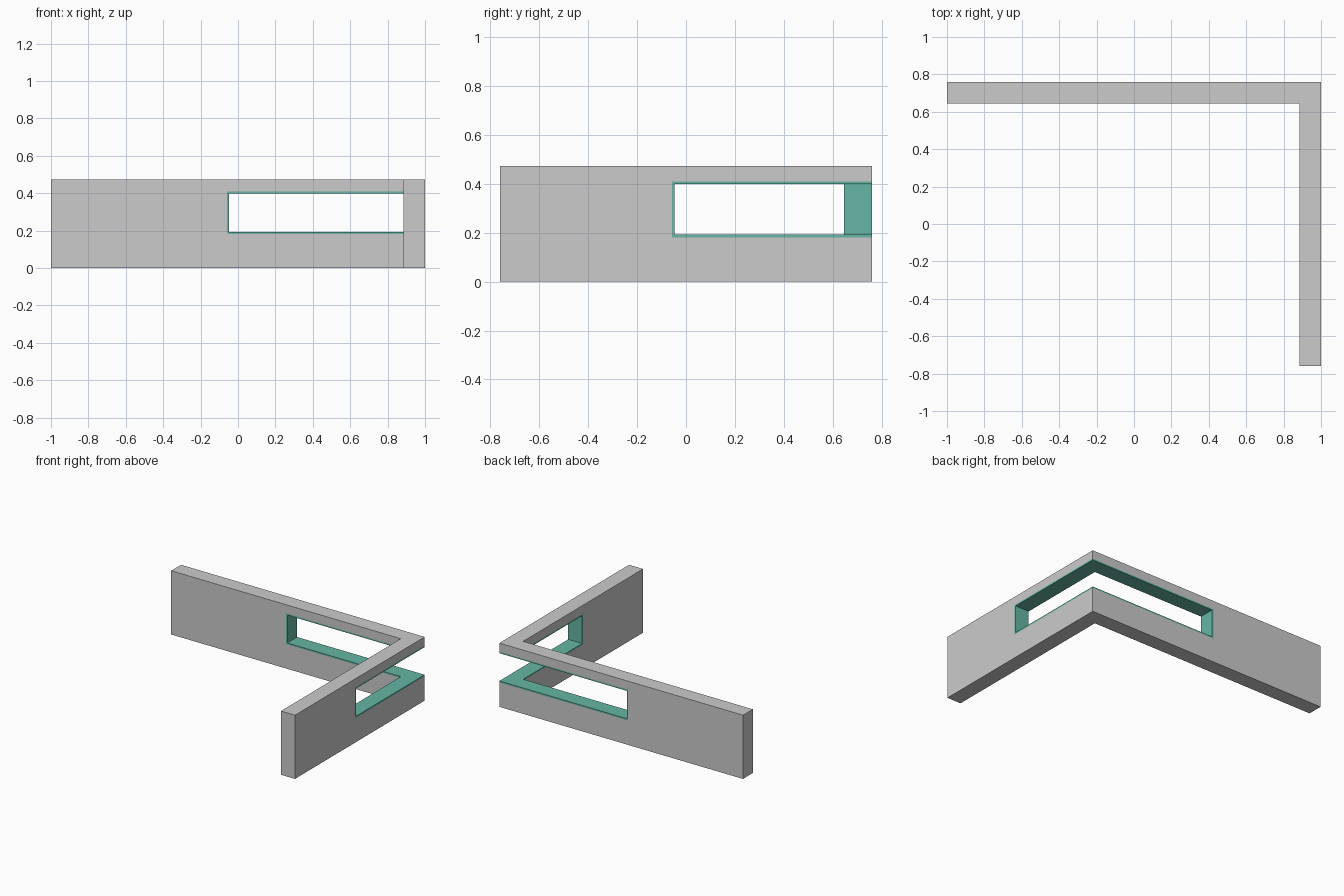
import bpy, bmesh

if "Cube" in bpy.data.objects:
    bpy.data.objects.remove(bpy.data.objects["Cube"])

X, Y, T, H = 1.0, 0.76, 0.115, 0.473   # outer corner, wall thickness, height


def l_prism(name, x0, y0, z0, z1):
    """L-shaped prism: both arms meet at the (X, Y) corner."""
    pts = [(x0, Y), (x0, Y - T), (X - T, Y - T), (X - T, y0), (X, y0), (X, Y)]
    bm = bmesh.new()
    face = bm.faces.new([bm.verts.new((x, y, z0)) for x, y in pts])
    ext = bmesh.ops.extrude_face_region(bm, geom=[face])
    top = [v for v in ext["geom"] if isinstance(v, bmesh.types.BMVert)]
    bmesh.ops.translate(bm, verts=top, vec=(0, 0, z1 - z0))
    bmesh.ops.recalc_face_normals(bm, faces=bm.faces)
    mesh = bpy.data.meshes.new(name)
    bm.to_mesh(mesh)
    bm.free()
    obj = bpy.data.objects.new(name, mesh)
    bpy.context.collection.objects.link(obj)
    return obj


def cut_box(obj, lo, z0, z1):
    """Cut a box reaching from (lo, lo) past the outer corner."""
    hi = 1.3
    bpy.ops.mesh.primitive_cube_add(
        size=1, location=((lo + hi) / 2, (lo + hi) / 2, (z0 + z1) / 2))
    cutter = bpy.context.object
    cutter.scale = (hi - lo, hi - lo, z1 - z0)
    cutter.hide_render = True
    mod = obj.modifiers.new("opening", 'BOOLEAN')
    mod.operation = 'DIFFERENCE'
    mod.solver = 'EXACT'
    mod.object = cutter
    bpy.context.view_layer.objects.active = obj
    bpy.ops.object.modifier_apply(modifier=mod.name)
    bpy.data.objects.remove(cutter)


E, Z0, Z1, F = -0.058, 0.181, 0.409, 0.011   # opening edge, sill, head, frame

# Corner wall with an opening wrapping around the corner
wall = l_prism("corner_wall", -X, -Y, 0, H)
cut_box(wall, E, Z0, Z1)

# Thin lining flush with the wall: sill, head and two end jambs
frame = l_prism("window_frame", E, E, Z0, Z1)
cut_box(frame, E + F, Z0 + F, Z1 - F)
green = bpy.data.materials.new("green")
green.diffuse_color = (0.13, 0.47, 0.37, 1)
green.use_nodes = True
green.node_tree.nodes["Principled BSDF"].inputs["Base Color"].default_value = green.diffuse_color
frame.data.materials.clear()
frame.data.materials.append(green)
